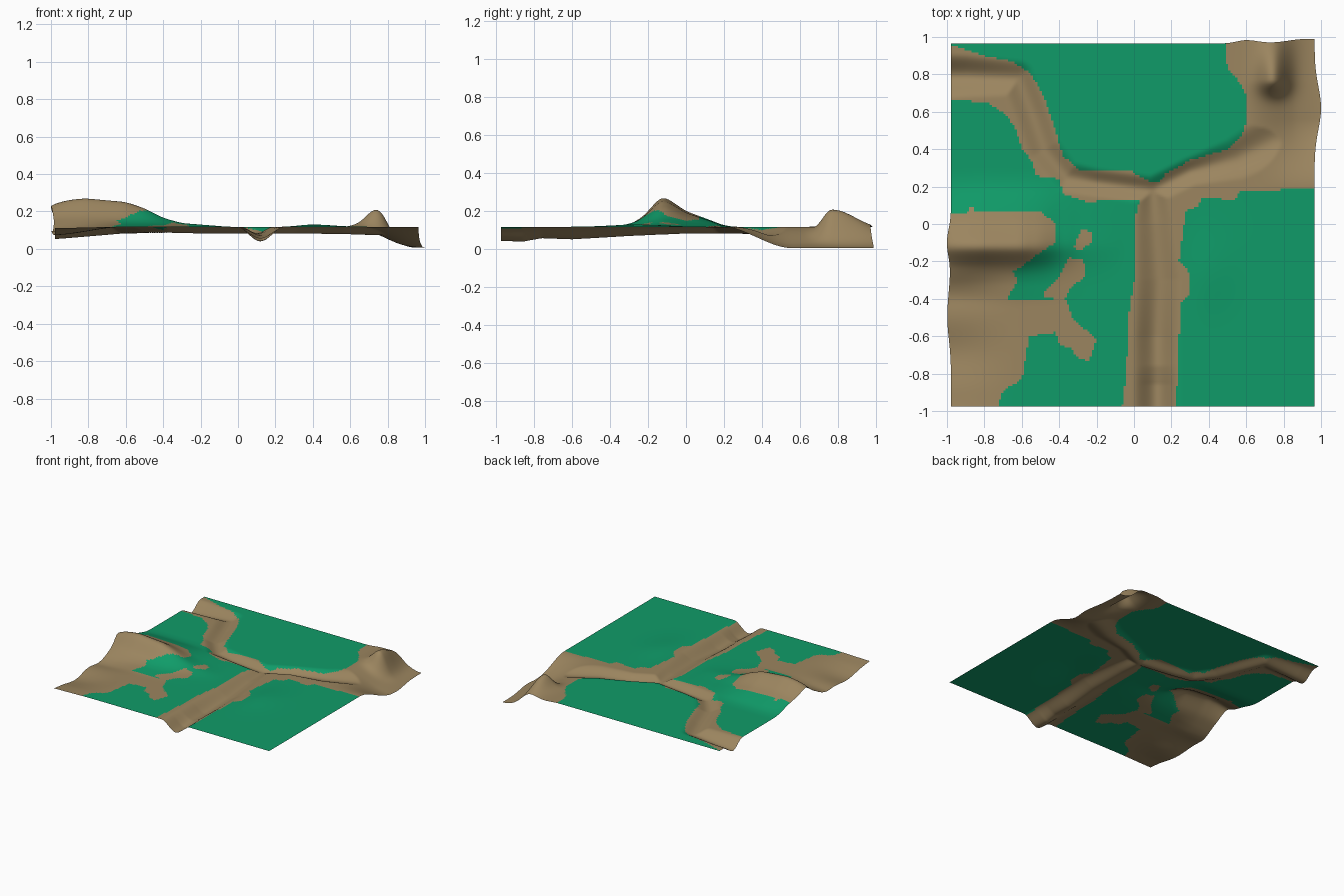
import bpy, bmesh, math
from mathutils import Vector

if "Cube" in bpy.data.objects:
    bpy.data.objects.remove(bpy.data.objects["Cube"])

GROUND = 0.118
N = 160
X0, X1, Y0, Y1 = -0.978, 0.965, -0.976, 0.965


def material(name, rgb):
    m = bpy.data.materials.new(name)
    m.diffuse_color = (*rgb, 1)
    m.use_nodes = True
    m.node_tree.nodes["Principled BSDF"].inputs["Base Color"].default_value = m.diffuse_color
    return m


def step(a, b, v):
    t = max(0.0, min(1.0, (v - a) / (b - a)))
    return t * t * (3 - 2 * t)


def bell(v, c, lo, hi):
    return math.exp(-((v - c) / (lo if v < c else hi)) ** 2)


def table(pts, v):
    # linear lookup, softened by averaging neighbouring samples
    def one(u):
        if u <= pts[0][0]:
            return pts[0][1]
        for (a, p), (b, q) in zip(pts, pts[1:]):
            if u <= b:
                return p + (q - p) * (u - a) / (b - a)
        return pts[-1][1]
    return sum(one(v + d) for d in (-0.025, -0.012, 0, 0.012, 0.025)) / 5


def inside(poly, x, y):
    hit = False
    for (ax, ay), (bx, by) in zip(poly, poly[1:] + poly[:1]):
        if (ay > y) != (by > y) and x < ax + (y - ay) * (bx - ax) / (by - ay):
            hit = not hit
    return hit


# Outlines of the bare earth, seen from above
path_north = [(-1.1, .98), (-.98, .96), (-.8, .9), (-.65, .87), (-.55, .8), (-.48, .68),
              (-.42, .5), (-.38, .36), (-.33, .33), (-.3, .29), (-.02, .29), (.02, .26),
              (.1, .22), (.14, .23), (.17, .27), (.3, .34), (.5, .4), (.58, .48),
              (.6, .55), (.6, .68), (.57, .75), (.5, .83), (.47, 1.1)]
path_south = [(1.1, 1.1), (1.1, .2), (.56, .17), (.54, .13), (.36, .14), (.34, .09),
              (.28, .07), (.26, -.05), (.24, -.2), (.29, -.25), (.3, -.38), (.25, -.42),
              (.22, -1.1), (-.08, -1.1), (-.04, -.8), (-.03, -.5), (0, -.3), (0, 0),
              (.03, .13), (-.25, .12), (-.38, .16), (-.4, .24), (-.53, .26), (-.54, .33),
              (-.6, .4), (-.63, .5), (-.68, .58), (-.78, .65), (-1.1, .67)]
hill_patch = [(-1.1, .06), (-.9, .05), (-.87, .1), (-.85, .07), (-.5, .07), (-.42, 0),
              (-.42, -.1), (-.5, -.15), (-.62, -.24), (-.65, -.25), (-.62, -.3), (-.68, -.4),
              (-.36, -.4), (-.33, -.5), (-.2, -.62), (-.24, -.73), (-.3, -.72), (-.33, -.67),
              (-.4, -.64), (-.42, -.58), (-.56, -.6), (-.6, -.83), (-.7, -.89), (-.77, -1.1),
              (-1.1, -1.1)]
spur_patch = [(-.35, -.18), (-.27, -.19), (-.26, -.28), (-.33, -.33), (-.37, -.41),
              (-.48, -.39), (-.48, -.36), (-.4, -.28)]
small_patch = [(-.28, -.03), (-.22, -.04), (-.23, -.1), (-.3, -.15), (-.32, -.12)]
earth_areas = [path_north + path_south, hill_patch, spur_patch, small_patch]

# Sunken paths: x, y, depth, half width
west_path = [(-1.1, .79, .075, .13), (-.9, .79, .06, .12), (-.62, .78, .036, .1),
             (-.55, .6, .035, .1), (-.48, .4, .032, .1), (-.36, .25, .032, .09),
             (-.2, .22, .036, .08), (.1, .18, .035, .08)]
south_path = [(.1, .18, .035, .08), (.11, 0, .035, .11), (.13, -.3, .048, .13),
              (.12, -.6, .066, .13), (.12, -.76, .06, .13), (.12, -.86, .078, .13),
              (.12, -1.1, .07, .13)]
east_path = [(.1, .18, .035, .08), (.3, .28, .036, .08), (.55, .35, .038, .12),
             (.75, .45, .045, .15), (1.1, .5, .05, .2)]

ridge_x = [(-1.02, .085), (-.97, .12), (-.9, .145), (-.82, .154), (-.6, .134), (-.5, .1),
           (-.4, .048), (-.3, .02), (-.05, 0)]
ridge_y = [(-.42, 0), (-.3, .11), (-.24, .28), (-.2, .54), (-.15, .92), (-.12, 1.05),
           (-.08, .9), (0, .54), (.1, .3), (.2, .05), (.26, 0)]


def carve(path, x, y):
    best = 0
    p = Vector((x, y))
    for a, b in zip(path, path[1:]):
        pa, ab = Vector(a[:2]), Vector(b[:2]) - Vector(a[:2])
        t = max(0, min(1, (p - pa).dot(ab) / ab.length_squared))
        depth = a[2] + (b[2] - a[2]) * t
        width = a[3] + (b[3] - a[3]) * t
        best = max(best, depth * step(width, 0, (p - pa - ab * t).length))
    return best


def height(x, y):
    z = GROUND
    # long western ridge and its grassy skirts
    z += table(ridge_x, x) * table(ridge_y, y)
    # sunken paths and eastern basin
    dig = max(carve(p, x, y) for p in (west_path, south_path, east_path))
    basin = .112 * step(.6, .96, x) * step(.19, .56, y)
    z -= max(dig, basin)
    # north-east knoll
    z += .13 * bell(x, .75, .085, .075) * bell(y, .77, .075, .19)
    # worn earth in the south-west
    z -= .045 * step(-.6, -1, x) * step(-.24, -.42, y) * step(-1.05, -.8, y) \
        * (.75 + .25 * math.sin(y * 16))
    # low swell on the eastern meadow
    z += .012 * bell(x, .4, .1, .15) * bell(y, -.25, .2, .2)
    return max(z, 0)


def spread(x, y):
    # uneven outer edges where the earth reaches the border
    dx = .035 * bell(y, .62, .16, .16) * step(.85, X1, x)
    dx -= (.022 * bell(y, -.1, .1, .1) + .02 * bell(y, -.5, .16, .2)) * step(-.85, X0, x)
    dy = (.018 * bell(x, .6, .07, .09) + .024 * bell(x, .92, .14, .2)) * step(.85, Y1, y)
    return x + dx, y + dy


# Terrain sheet: grass with earth paths and slopes
bm = bmesh.new()
rows = []
for j in range(N + 1):
    y = Y0 + (Y1 - Y0) * j / N
    row = []
    for i in range(N + 1):
        x = X0 + (X1 - X0) * i / N
        row.append(bm.verts.new((*spread(x, y), height(x, y))))
    rows.append(row)
for j in range(N):
    for i in range(N):
        f = bm.faces.new((rows[j][i], rows[j][i + 1], rows[j + 1][i + 1], rows[j + 1][i]))
        cx = X0 + (X1 - X0) * (i + .5) / N
        cy = Y0 + (Y1 - Y0) * (j + .5) / N
        f.material_index = int(any(inside(p, cx, cy) for p in earth_areas))
        f.smooth = True
mesh = bpy.data.meshes.new("terrain")
bm.to_mesh(mesh)
bm.free()
mesh.materials.append(material("grass green", (.005, .33, .14)))
mesh.materials.append(material("earth brown", (.33, .235, .115)))
terrain = bpy.data.objects.new("terrain", mesh)
bpy.context.collection.objects.link(terrain)
